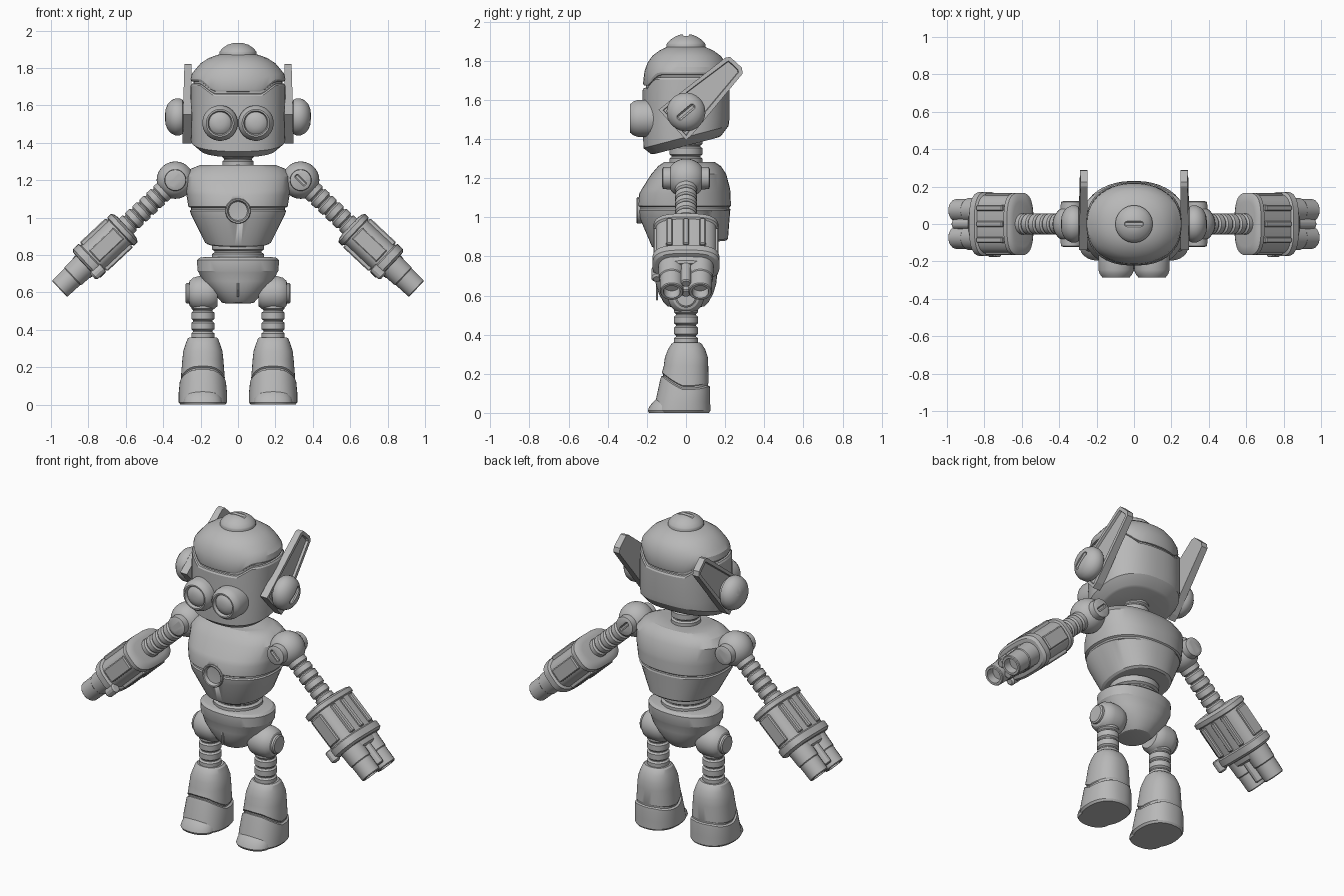
import bpy, bmesh, math
from mathutils import Vector, Matrix

if "Cube" in bpy.data.objects:
    bpy.data.objects.remove(bpy.data.objects["Cube"])

metal = bpy.data.materials.new("grey_metal")
metal.diffuse_color = (0.48, 0.48, 0.48, 1)
metal.use_nodes = True
metal.node_tree.nodes["Principled BSDF"].inputs["Base Color"].default_value = metal.diffuse_color


def finish(name, bm, m=Matrix(), side=1, smooth=True):
    """Place a bmesh in a frame (optionally mirrored) and make it an object."""
    bm.transform(Matrix.Diagonal((side, 1, 1, 1)) @ m)
    bmesh.ops.recalc_face_normals(bm, faces=bm.faces)
    me = bpy.data.meshes.new(name)
    bm.to_mesh(me)
    bm.free()
    if smooth:
        me.polygons.foreach_set("use_smooth", [True] * len(me.polygons))
        me.set_sharp_from_angle(angle=math.radians(28))
    me.materials.append(metal)
    ob = bpy.data.objects.new(name, me)
    bpy.context.collection.objects.link(ob)
    return ob


def frame(origin, z, x):
    z, x = Vector(z).normalized(), Vector(x).normalized()
    m = Matrix((x, z.cross(x), z)).transposed().to_4x4()
    m.translation = origin
    return m


def loft(name, rings, n=40, power=2.0, m=Matrix(), side=1):
    """Skin rings of (z, rx, ry, y_centre, bump) with rounded-box sections."""
    bm = bmesh.new()
    loops = []
    for ring in rings:
        z, rx, ry, cy, bump = (tuple(ring) + (0, None))[:5] if len(ring) < 5 else ring
        loop = []
        for i in range(n):
            a = 2 * math.pi * (i + 0.5) / n
            c, s = math.cos(a), math.sin(a)
            x = rx * math.copysign(abs(c) ** (2 / power), c)
            y = cy + ry * math.copysign(abs(s) ** (2 / power), s)
            loop.append(bm.verts.new((x, y, z + (bump(x, y) if bump else 0))))
        loops.append(loop)
    for a, b in zip(loops, loops[1:]):
        for i in range(n):
            j = (i + 1) % n
            bm.faces.new((a[i], a[j], b[j], b[i]))
    bm.faces.new(loops[0])
    bm.faces.new(loops[-1])
    return finish(name, bm, m, side)


def lathe(name, profile, m=Matrix(), side=1, n=28):
    return loft(name, [(t, r, r, 0, None) for t, r in profile], n, 2, m, side)


def box(name, size, at, m=Matrix(), side=1, bevel=0.006):
    bm = bmesh.new()
    bmesh.ops.create_cube(bm, size=1, matrix=Matrix.Translation(at) @ Matrix.Diagonal((*size, 1)))
    if bevel:
        bmesh.ops.bevel(bm, geom=bm.edges[:], offset=bevel, segments=1, affect='EDGES')
    return finish(name, bm, m, side, smooth=False)


def cut(ob, cutter):
    mod = ob.modifiers.new("cut", 'BOOLEAN')
    mod.operation, mod.object, mod.solver = 'DIFFERENCE', cutter, 'EXACT'
    cutter.hide_render = True
    cutter.display_type = 'WIRE'


def slot(ob, at, m=Matrix(), side=1):
    cut(ob, box("slot_cutter", (0.11, 0.03, 0.04), at, m, side, 0.008))


def bellows(z0, z1, r, count, dip=0.01):
    """Profile of a ribbed joint."""
    step, out = (z1 - z0) / count, []
    for i in range(count):
        z = z0 + i * step
        out += [(z, r - dip), (z + step * .15, r), (z + step * .75, r), (z + step * .9, r - dip)]
    return out


# Head: sloping underside, wavy seam, domed skull
tilt = lambda x, y: 0.26 * y
wave = lambda x, y: 0.055 * min(1, max(0, (abs(x) - 0.13) / 0.07))
half = lambda x, y: 0.4 * wave(x, y)
loft("head", [(1.365, .19, .165, 0, tilt), (1.37, .205, .18, 0, tilt), (1.41, .25, .218, 0, tilt),
              (1.50, .255, .222, 0, None), (1.65, .254, .222, 0, wave), (1.66, .248, .216, 0, wave),
              (1.662, .238, .206, 0, wave), (1.675, .238, .206, 0, wave)], 48, 2.4)
loft("skull_dome", [(1.672, .236, .205, 0, wave), (1.674, .25, .216, 0, wave),
                    (1.685, .254, .22, 0, wave), (1.745, .249, .215, .002, half),
                    (1.79, .23, .2, .003, None), (1.825, .2, .175, .003, None),
                    (1.852, .158, .138, .002, None), (1.87, .11, .1, 0, None),
                    (1.878, .05, .05, 0, None)], 48, 2.15)
cap = lathe("head_cap", [(1.85, .1), (1.882, .1), (1.89, .097), (1.908, .08),
                         (1.924, .055), (1.933, .03), (1.934, .01)])
slot(cap, (0, 0, 1.942))
lathe("neck", bellows(1.26, 1.42, .084, 3))

# Torso, chest port, waist, hips
back_up = lambda x, y: 0.1 * y
torso = loft("torso", [(.86, .165, .185, .02, back_up), (.868, .178, .195, .02, back_up),
                       (1.02, .252, .232, -.005, back_up), (1.035, .258, .236, -.007, None),
                       (1.042, .252, .23, -.007, None), (1.052, .252, .23, -.007, None),
                       (1.058, .266, .238, -.008, None), (1.12, .276, .234, -.006, None),
                       (1.145, .279, .226, 0, None), (1.22, .285, .192, .014, None),
                       (1.262, .25, .16, .018, None), (1.282, .2, .13, .018, None)], 48, 2.35)
port = frame((0, -.245, 1.035), (0, -1, 0), (1, 0, 0))
cut(torso, lathe("port_cutter", [(-.03, .057), (.1, .057)], port))
ring = lathe("port_ring", [(-.04, .064), (.002, .068), (.008, .064), (.006, .057),
                           (-.014, .05), (-.016, .02)], port)
lathe("waist", bellows(.76, .88, .14, 2, .014), n=36)
loft("hips", [(.79, .17, .13), (.785, .205, .152), (.772, .22, .165), (.715, .217, .165),
              (.705, .21, .16), (.66, .19, .155), (.61, .15, .14), (.565, .105, .115),
              (.545, .085, .095), (.54, .06, .07)], 40, 2.2)
box("hip_front_ridge", (.012, .01, .13), (0, -.148, .64), Matrix.Identity(4), 1, .003)

for side, word in ((1, "left"), (-1, "right")):
    # Goggle eyes
    eye = frame((.096, -.155, 1.505), (0, -1, 0), (1, 0, 0))
    lathe(word + "_eye", [(-.04, .088), (.02, .095), (.09, .095), (.112, .088), (.13, .074),
                          (.13, .066), (.112, .06), (.122, .048), (.129, .028), (.131, .01)], eye, side)

    # Ear dome with slanted slot
    ear_m = frame((0, 0, 1.538), (1, 0, 0), (0, .77, .64))
    ear = lathe(word + "_ear", [(.24, .075), (.29, .075), (.296, .092), (.31, .099), (.335, .099),
                                (.358, .088), (.376, .068), (.387, .042), (.39, .015)], ear_m, side)
    slot(ear, (0, 0, .392), ear_m, side)

    # Swept ear fin with a recessed outer panel
    bm = bmesh.new()
    outline = [(-.14, 1.55), (0, 1.395), (.03, 1.42), (.29, 1.735), (.285, 1.765), (.225, 1.82), (.2, 1.815)]
    inner = [bm.verts.new((.248, y, z)) for y, z in outline]
    outer = [bm.verts.new((.296 - .03 * max(0, z - 1.5), y, z)) for y, z in outline]
    bm.faces.new(inner)
    face = bm.faces.new(outer)
    for i in range(len(outline)):
        j = (i + 1) % len(outline)
        bm.faces.new((inner[i], inner[j], outer[j], outer[i]))
    bmesh.ops.recalc_face_normals(bm, faces=bm.faces)
    bmesh.ops.inset_region(bm, faces=[face], thickness=.022, depth=0)
    bmesh.ops.inset_region(bm, faces=[face], thickness=.004, depth=-.014)
    finish(word + "_ear_fin", bm, Matrix(), side, smooth=False)

    # Shoulder ball with slotted discs front and back
    sh = frame((.335, 0, 1.2), (0, 1, 0), (.7, 0, -.7))
    ball = [(.1 * math.sin(a), .1 * math.cos(a)) for a in [math.radians(d) for d in range(-50, 51, 10)]]
    shoulder = lathe(word + "_shoulder", [(-.122, .045), (-.117, .056), (-.08, .058)] + ball
                     + [(.08, .058), (.117, .056), (.122, .045)], sh, side)
    for t in (-.125, .125):
        cut(shoulder, box("slot_cutter", (.075, .024, .03), (0, 0, t), sh, side))

    # Arm bellows and wide blaster forearm
    arm = frame((.335, 0, 1.2), (.729, 0, -.684), (.684, 0, .729))
    lathe(word + "_upper_arm", bellows(.07, .38, .056, 6), arm, side)
    loft(word + "_forearm", [(.36, .07, .12), (.365, .09, .15), (.375, .104, .167), (.4, .104, .167),
                             (.406, .094, .157), (.605, .094, .157), (.612, .106, .172),
                             (.65, .106, .172), (.662, .094, .158), (.664, .08, .14)],
         40, 3, arm, side)
    for y in (-.085, 0, .085):
        for x in (-.092, .092):
            box(word + "_forearm_rail", (.03, .032, .19), (x, y, .505), arm, side)
    for y in (-.155, .155):
        box(word + "_forearm_panel", (.085, .022, .18), (0, y, .505), arm, side)
    lathe(word + "_forearm_knob", [(.6, .02), (.605, .028), (.665, .028), (.675, .018)],
          arm @ Matrix.Translation((-.075, .15, 0)), side, 12)

    # Blaster barrels
    loft(word + "_barrel_base", [(.65, .075, .13), (.69, .07, .125), (.70, .06, .11)], 32, 2.6, arm, side)
    for y in (-.073, .073):
        lathe(word + "_barrel", [(.65, .07), (.75, .066), (.755, .062), (.845, .06), (.85, .056),
                                 (.85, .043), (.80, .04)], arm @ Matrix.Translation((0, y, 0)), side, 20)
    for x in (-.035, .035):
        lathe(word + "_small_barrel", [(.65, .028), (.82, .026), (.826, .02)],
              arm @ Matrix.Translation((x, 0, 0)), side, 12)

    # Hip joint and ribbed leg
    hip = frame((0, 0, .595), (1, 0, 0), (0, 1, 0))
    lathe(word + "_hip_joint", [(.11, .07), (.13, .086), (.16, .092), (.21, .092), (.24, .084),
                                (.258, .068), (.262, .056), (.274, .056), (.28, .048)], hip, side)
    at_leg = Matrix.Translation((.188, 0, 0))
    lathe(word + "_leg", bellows(.34, .56, .062, 4), at_leg, side)

    # Boot with a raised front strap and toe cap
    lift = lambda x, y: .5 * max(0, -y - .02) - .25 * max(0, abs(x) - .06)
    loft(word + "_boot", [(0, .12, .138, -.02, None), (.012, .13, .147, -.022, None),
                          (.06, .13, .14, -.016, None), (.115, .126, .128, -.004, lift),
                          (.135, .124, .124, -.002, lift), (.14, .114, .115, -.002, lift),
                          (.148, .114, .115, -.002, lift), (.154, .118, .12, -.004, lift),
                          (.24, .11, .114, 0, None), (.285, .105, .11, .002, None),
                          (.325, .092, .095, .003, None), (.352, .082, .078, .003, None),
                          (.36, .072, .068, .003, None)], 40, 2.3, at_leg, side)
    loft(word + "_toe_cap", [(0, .098, .08, -.11), (.012, .104, .085, -.111), (.035, .1, .078, -.108),
                             (.06, .084, .062, -.102), (.078, .06, .044, -.1), (.088, .03, .02, -.1)],
         32, 2.2, at_leg, side)
